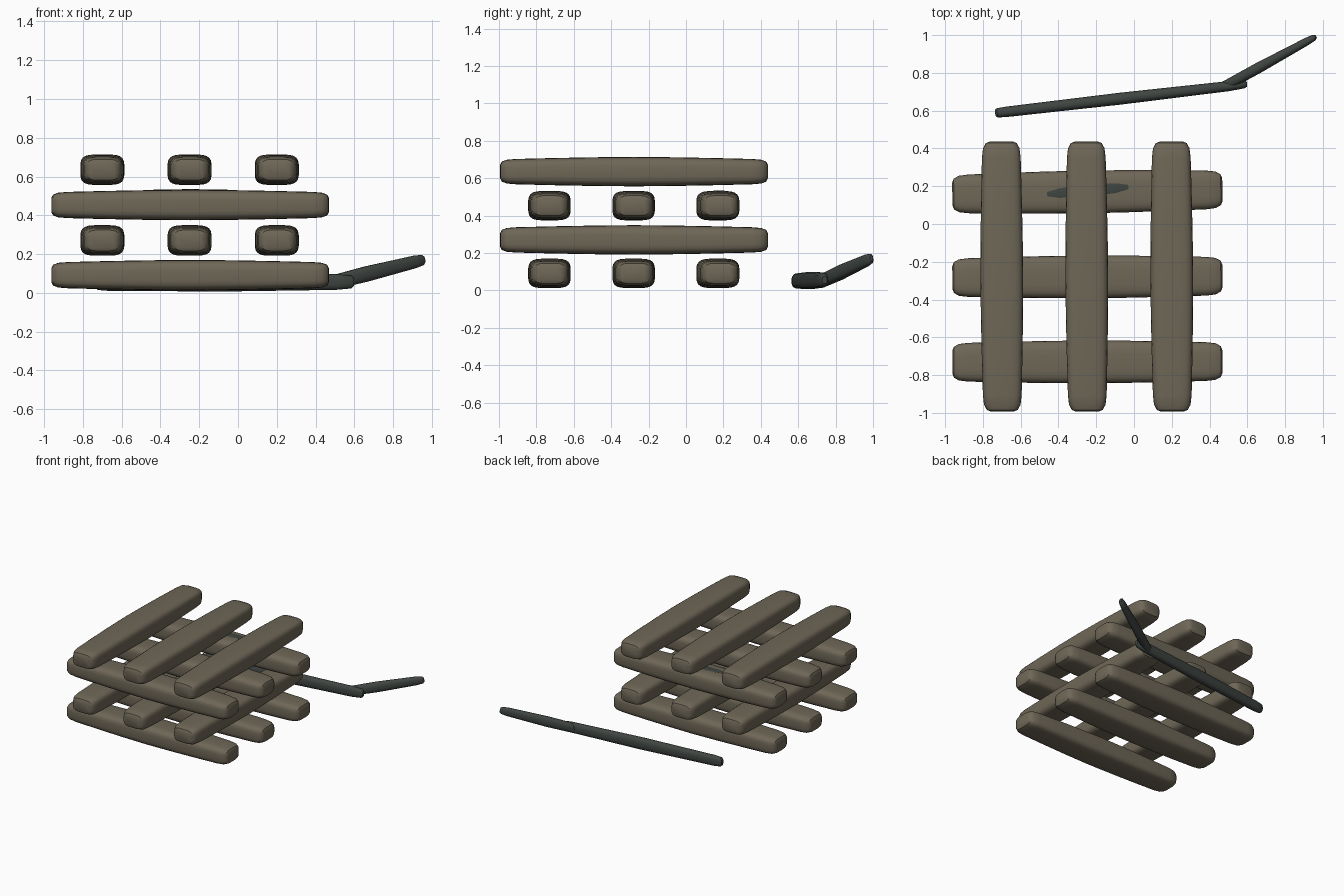
import bpy, bmesh, math
from mathutils import Vector, Matrix

cube = bpy.data.objects.get("Cube")
if cube:
    bpy.data.objects.remove(cube, do_unlink=True)


def material(name, color):
    mat = bpy.data.materials.new(name)
    mat.use_nodes = True
    mat.diffuse_color = (*color, 1)
    mat.node_tree.nodes["Principled BSDF"].inputs["Base Color"].default_value = (*color, 1)
    return mat


LOG = material("weathered wood", (0.158, 0.136, 0.096))
STICK = material("dark twig", (0.05, 0.06, 0.054))


def loft(name, start, end, stations, power, mat, sides=24):
    """Sweep superellipse rings (position, half width, half height) from start to end."""
    start, end = Vector(start), Vector(end)
    along = (end - start).normalized()
    across = Vector((0, 0, 1)).cross(along).normalized()
    up = along.cross(across)
    soft = lambda v: math.copysign(abs(v) ** power, v)
    bm = bmesh.new()
    rings = []
    for t, w, h in stations:
        centre = start.lerp(end, t)
        ring = []
        for i in range(sides):
            a = math.tau * (i + 0.5) / sides
            ring.append(bm.verts.new(centre + across * w * soft(math.cos(a)) + up * h * soft(math.sin(a))))
        rings.append(ring)
    for r, s in zip(rings, rings[1:]):
        for i in range(sides):
            j = (i + 1) % sides
            bm.faces.new((r[i], r[j], s[j], s[i]))
    bm.faces.new(rings[0][::-1])
    bm.faces.new(rings[-1])
    bmesh.ops.recalc_face_normals(bm, faces=bm.faces)
    mesh = bpy.data.meshes.new(name)
    bm.to_mesh(mesh)
    bm.free()
    mesh.materials.append(mat)
    obj = bpy.data.objects.new(name, mesh)
    bpy.context.collection.objects.link(obj)
    bpy.ops.object.select_all(action='DESELECT')
    obj.select_set(True)
    bpy.context.view_layer.objects.active = obj
    bpy.ops.object.shade_smooth_by_angle(angle=math.radians(40))
    return obj


# Log profile: rounded ends and a slight swelling at the middle
half = [(0, 0.06, 0.038), (0.006, 0.082, 0.054), (0.025, 0.097, 0.064),
        (0.06, 0.103, 0.068), (0.2, 0.108, 0.073), (0.35, 0.112, 0.077)]
log_profile = half + [(0.5, 0.114, 0.079)] + [(1 - t, w, h) for t, w, h in half[::-1]]

# Four crossed layers of three logs, each log turned very slightly
yaws = [0.002, 0.004, 0.012]
for layer, z in enumerate((0.091, 0.27, 0.453, 0.635)):
    for n in range(3):
        skew = yaws[n]
        if layer % 2 == 0:
            y = -0.73 + 0.45 * n
            a, b = (-0.962, y - skew, z), (0.468, y + skew, z)
        else:
            x = -0.7 + 0.45 * n
            a, b = (x + 0.003, -0.993, z), (x - 0.003, 0.437, z)
        loft(f"log_layer{layer + 1}_{n + 1}", a, b, log_profile, 0.5, LOG)

# Fallen stick behind the stack, with a raised forked branch
stick_profile = [(0, 0.016, 0.024), (0.008, 0.025, 0.036), (0.05, 0.028, 0.041),
                 (0.5, 0.032, 0.047), (0.93, 0.027, 0.041), (0.99, 0.021, 0.034), (1, 0.013, 0.02)]
loft("fallen_stick", (-0.735, 0.587, 0.05), (0.598, 0.741, 0.056), stick_profile, 0.8, STICK, 16)
branch_profile = [(0, 0.018, 0.025), (0.04, 0.028, 0.036), (0.4, 0.029, 0.04),
                  (0.9, 0.021, 0.033), (0.98, 0.017, 0.027), (1, 0.009, 0.016)]
loft("forked_branch", (0.455, 0.715, 0.045), (0.962, 0.992, 0.172), branch_profile, 0.8, STICK, 16)

# Sliver of a twig lying in the top of the back log
sliver_profile = [(0, 0.012, 0.001), (0.15, 0.026, 0.003), (0.5, 0.036, 0.005),
                  (0.85, 0.026, 0.003), (1, 0.012, 0.001)]
loft("twig_sliver", (-0.46, 0.158, 0.53), (-0.03, 0.196, 0.53), sliver_profile, 1, STICK, 12)
